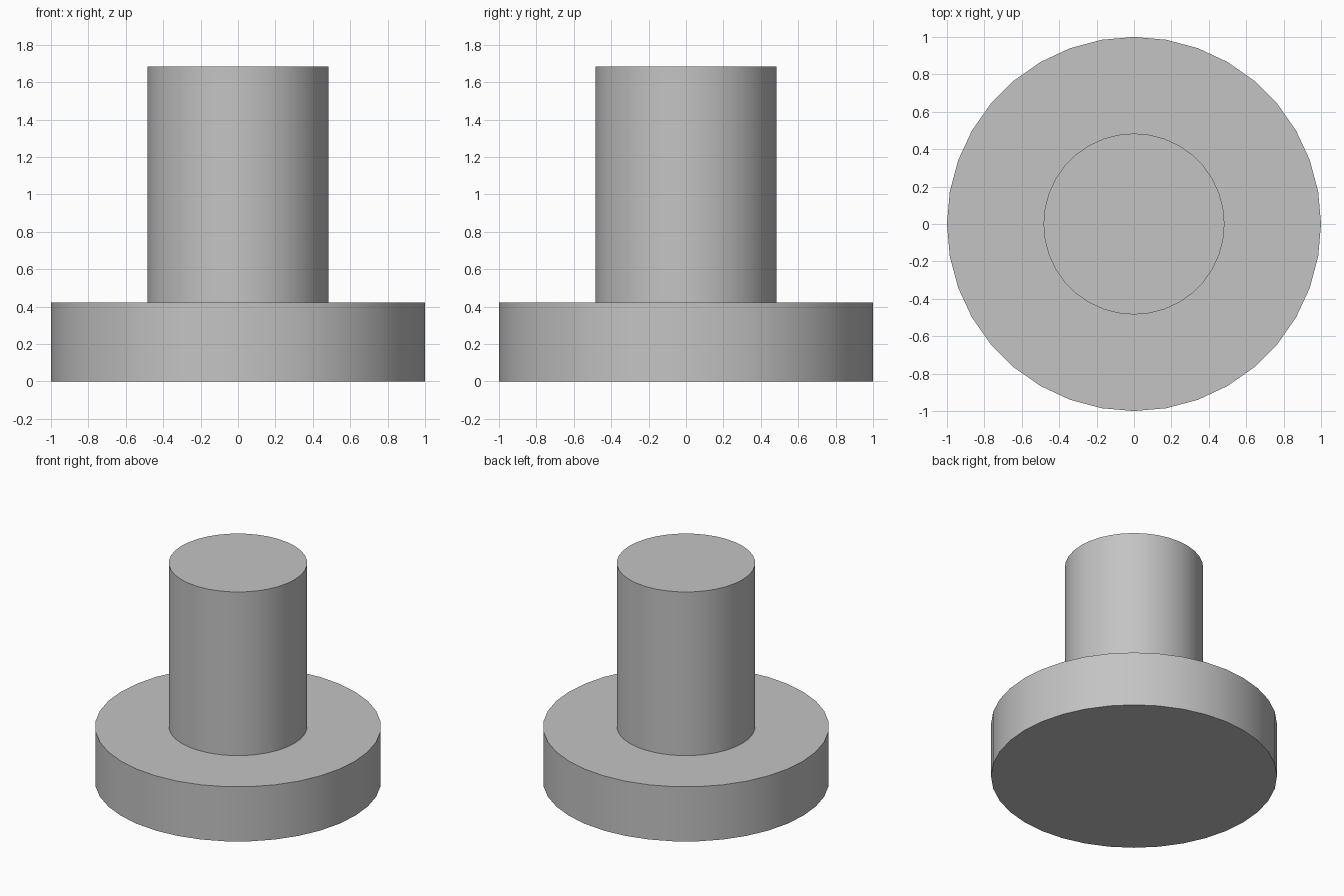
import bpy
import bmesh
import math

cube = bpy.data.objects.get("Cube")
if cube:
    bpy.data.objects.remove(cube, do_unlink=True)

# Plain grey finish
grey = bpy.data.materials.new("plain_grey")
grey.use_nodes = True
colour = (0.55, 0.55, 0.55, 1)
grey.diffuse_color = colour
grey.node_tree.nodes["Principled BSDF"].inputs["Base Color"].default_value = colour

SIDES = 36
BASE_RADIUS, SHAFT_RADIUS = 1.0, 0.484
BASE_TOP, SHAFT_TOP = 0.422, 1.685

# One watertight stepped body: disc base, then a shaft extruded from its top
bm = bmesh.new()


def ring(radius, z):
    return [bm.verts.new((radius * math.cos(math.tau * i / SIDES),
                          radius * math.sin(math.tau * i / SIDES), z))
            for i in range(SIDES)]


profile = [(BASE_RADIUS, 0), (BASE_RADIUS, BASE_TOP),
           (SHAFT_RADIUS, BASE_TOP), (SHAFT_RADIUS, SHAFT_TOP)]
rings = [ring(r, z) for r, z in profile]
for low, high in zip(rings, rings[1:]):
    for i in range(SIDES):
        j = (i + 1) % SIDES
        bm.faces.new((low[i], low[j], high[j], high[i]))

# End caps
bm.faces.new(rings[0][::-1])
bm.faces.new(rings[-1])
bmesh.ops.recalc_face_normals(bm, faces=bm.faces)

mesh = bpy.data.meshes.new("flanged_shaft")
bm.to_mesh(mesh)
bm.free()
mesh.materials.append(grey)
body = bpy.data.objects.new("flanged_shaft", mesh)
bpy.context.collection.objects.link(body)

# Smooth round walls, crisp rims
bpy.ops.object.select_all(action='DESELECT')
body.select_set(True)
bpy.context.view_layer.objects.active = body
bpy.ops.object.shade_smooth_by_angle(angle=math.radians(30))
